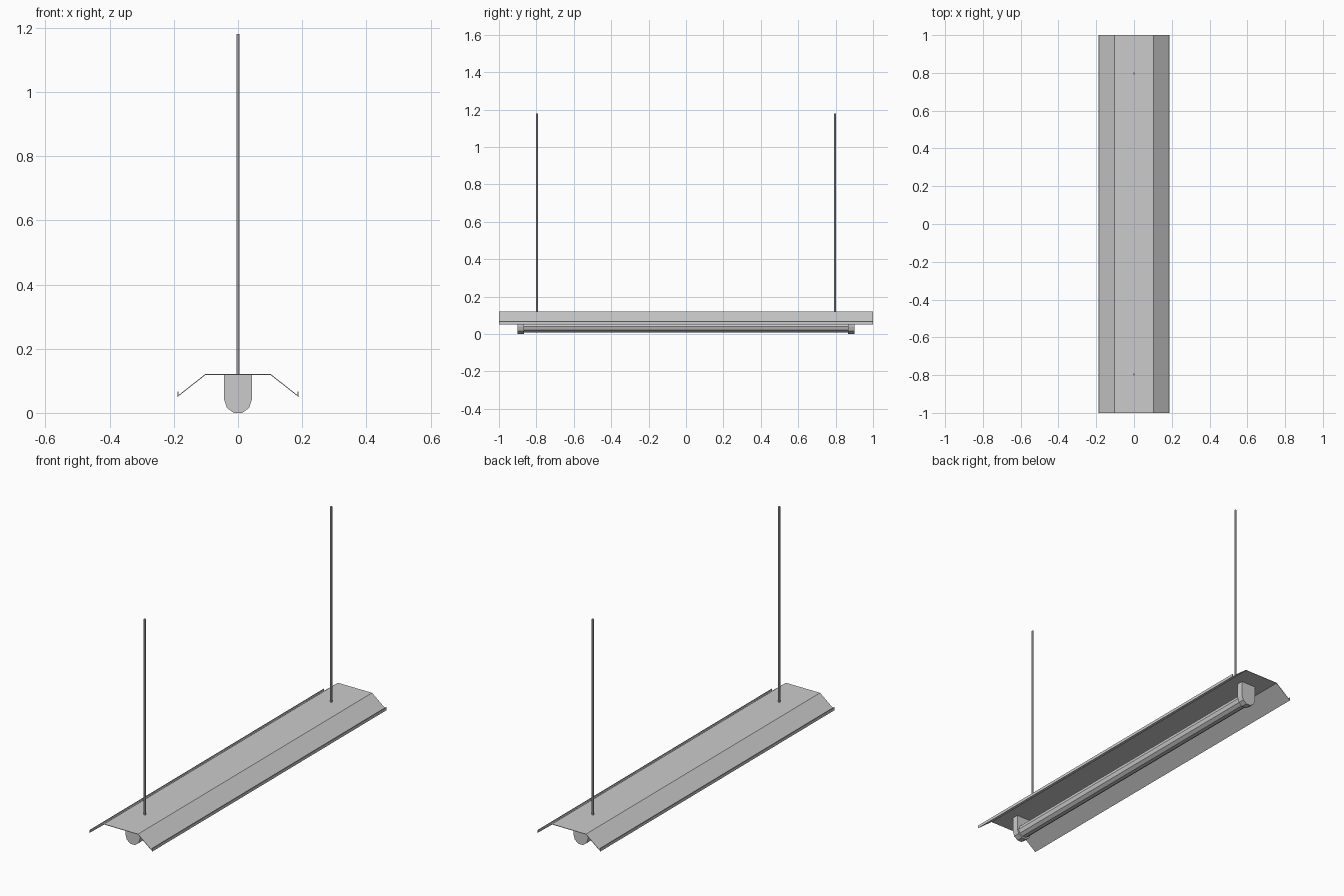
import bpy, bmesh, math

if "Cube" in bpy.data.objects:
    bpy.data.objects.remove(bpy.data.objects["Cube"])


def extrude_profile(name, pts, y0, y1):
    """Prism from an x/z outline, extruded along y."""
    bm = bmesh.new()
    face = bm.faces.new([bm.verts.new((x, y0, z)) for x, z in pts])
    new = bmesh.ops.extrude_face_region(bm, geom=[face])["geom"]
    verts = [v for v in new if isinstance(v, bmesh.types.BMVert)]
    bmesh.ops.translate(bm, verts=verts, vec=(0, y1 - y0, 0))
    bmesh.ops.recalc_face_normals(bm, faces=bm.faces)
    mesh = bpy.data.meshes.new(name)
    bm.to_mesh(mesh)
    bm.free()
    obj = bpy.data.objects.new(name, mesh)
    bpy.context.collection.objects.link(obj)
    return obj


def arc(radius, cz, start, end, steps):
    angles = [math.radians(start + (end - start) * i / steps) for i in range(steps + 1)]
    return [(radius * math.cos(a), cz + radius * math.sin(a)) for a in angles]


# Folded sheet reflector with upturned lips
outer = [(0.102, 0.121), (0.185, 0.0555), (0.185, 0.066), (0.188, 0.066), (0.188, 0.05)]
inner = [(0.1005, 0.1185)]
right = outer + inner
left = [(-x, z) for x, z in reversed(right)]
extrude_profile("reflector", right + left, -1.0, 1.0)

# Lamp holders with rounded lower ends
R = 0.043
CZ = R * math.cos(math.radians(18))
holder = [(-R, 0.119)] + arc(R, CZ, 180, 360, 5) + [(R, 0.119)]
for side, label in ((-1, "front"), (1, "back")):
    y0, y1 = sorted((side * 0.865, side * 0.90))
    extrude_profile(label + "_lamp_holder", holder, y0, y1)

    # Hanging rod
    bpy.ops.mesh.primitive_cylinder_add(vertices=6, radius=0.005, depth=1.06,
                                        location=(0, side * 0.797, 0.65))
    bpy.context.object.name = label + "_hanging_rod"

# Lamp tube between the holders
extrude_profile("lamp_tube", arc(0.034, CZ, 0, 324, 9), -0.866, 0.866)
